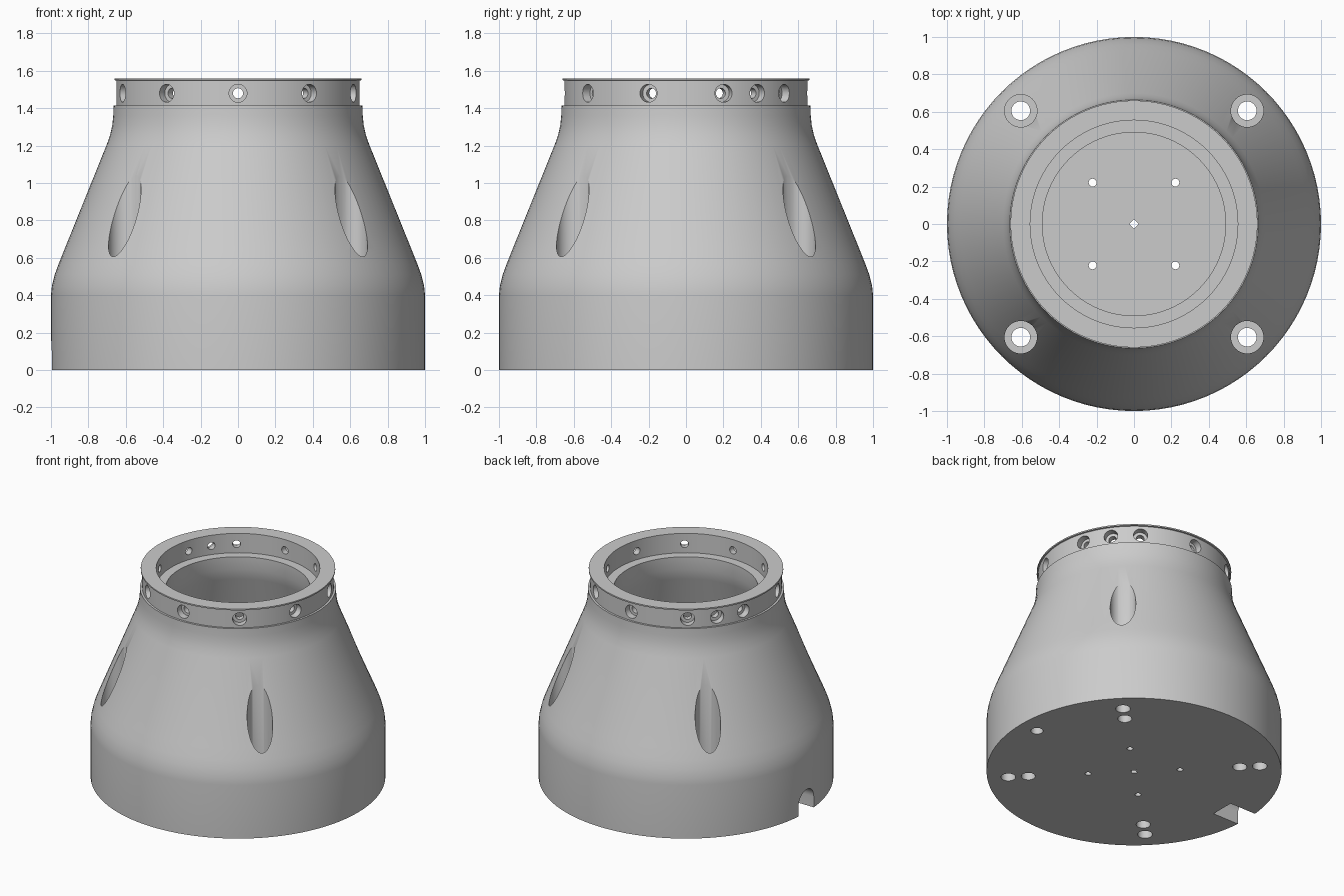
import bpy, bmesh
from math import sin, cos, pi, radians
from mathutils import Matrix, Vector

SEG = 96
if "Cube" in bpy.data.objects:
    bpy.data.objects.remove(bpy.data.objects["Cube"])

grey = bpy.data.materials.new("mid grey")
grey.use_nodes = True
grey.diffuse_color = (0.6, 0.6, 0.6, 1)
grey.node_tree.nodes["Principled BSDF"].inputs["Base Color"].default_value = (0.6, 0.6, 0.6, 1)


def make_object(name, bm):
    bmesh.ops.recalc_face_normals(bm, faces=bm.faces)
    mesh = bpy.data.meshes.new(name)
    bm.to_mesh(mesh)
    bm.free()
    ob = bpy.data.objects.new(name, mesh)
    mesh.materials.append(grey)
    bpy.context.collection.objects.link(ob)
    return ob


def lathe(name, profile):
    """Spin a profile that starts and ends on the axis."""
    bm = bmesh.new()
    verts = [bm.verts.new((r, 0, z)) for r, z in profile]
    edges = [bm.edges.new(pair) for pair in zip(verts, verts[1:])]
    bmesh.ops.spin(bm, geom=verts + edges, cent=(0, 0, 0), axis=(0, 0, 1),
                   angle=2 * pi, steps=SEG, use_merge=True)
    bmesh.ops.remove_doubles(bm, verts=bm.verts, dist=1e-5)
    return make_object(name, bm)


def rod(bm, start, end, radius, sides=32):
    """Capped cylinder between two points."""
    a, b = Vector(start), Vector(end)
    turn = (b - a).to_track_quat('Z', 'Y').to_matrix().to_4x4()
    bmesh.ops.create_cone(bm, cap_ends=True, segments=sides, radius1=radius,
                          radius2=radius, depth=(b - a).length,
                          matrix=Matrix.Translation((a + b) / 2) @ turn)


def radial_rod(bm, degrees, inner, outer, z, radius):
    a = radians(degrees)
    rod(bm, (inner * cos(a), inner * sin(a), z), (outer * cos(a), outer * sin(a), z), radius)


def cut(target, name, bm):
    cutter = make_object(name, bm)
    cutter.hide_render = True
    mod = target.modifiers.new(name, 'BOOLEAN')
    mod.operation, mod.solver, mod.object = 'DIFFERENCE', 'EXACT', cutter
    bpy.ops.object.select_all(action='DESELECT')
    bpy.context.view_layer.objects.active = target
    target.select_set(True)
    bpy.ops.object.modifier_apply(modifier=name)
    bpy.data.objects.remove(cutter)


# Hollow housing: base, shoulder, cone, neck, lipped collar, ledge, cavity, floor
housing = lathe("housing", [
    (0, 0), (1, 0), (1, 0.40), (0.995, 0.45), (0.98, 0.51), (0.96, 0.565),
    (0.93, 0.64), (0.70, 1.21), (0.683, 1.26), (0.672, 1.31), (0.667, 1.36),
    (0.665, 1.415), (0.65, 1.415), (0.65, 1.548), (0.66, 1.55), (0.66, 1.56),
    (0.555, 1.56), (0.555, 1.415), (0.49, 1.415), (0.49, 1.32), (0.51, 1.24),
    (0.72, 0.65), (0.745, 0.55), (0.75, 0.45), (0.75, 0.2), (0, 0.2)])

diagonals = [45, 135, 225, 315]
collar_angles = [-90 + 36 * i for i in range(10)] + [36, 144]

# Narrow holes: base bolts, floor pilot holes, collar screws
bm = bmesh.new()
for d in diagonals:
    c, s = cos(radians(d)), sin(radians(d))
    rod(bm, (0.856 * c, 0.856 * s, -0.1), (0.856 * c, 0.856 * s, 0.3), 0.05)
    rod(bm, (0.72 * c, 0.72 * s, -0.1), (0.72 * c, 0.72 * s, 0.12), 0.048)
    rod(bm, (0.313 * c, 0.313 * s, -0.1), (0.313 * c, 0.313 * s, 0.3), 0.021, 16)
rod(bm, (0, 0, -0.1), (0, 0, 0.3), 0.026, 4)
rod(bm, (0.86, 0, -0.1), (0.86, 0, 0.12), 0.042)
for d in collar_angles:
    radial_rod(bm, d, 0.5, 0.75, 1.48, 0.027)
cut(housing, "hole_cutter", bm)

# Wide recesses: bolt pockets through the cone, collar counterbores, cable notch
bm = bmesh.new()
for d in diagonals:
    c, s = cos(radians(d)), sin(radians(d))
    rod(bm, (0.856 * c, 0.856 * s, 0.2), (0.856 * c, 0.856 * s, 1.2), 0.087, 48)
for d in collar_angles:
    radial_rod(bm, d, 0.6, 0.75, 1.48, 0.048)
arch = [(-0.09, -0.1)] + [(-0.09 * cos(pi * i / 16), 0.08 + 0.09 * sin(pi * i / 16))
                          for i in range(17)] + [(0.09, -0.1)]
face = bm.faces.new([bm.verts.new((-1.1, y, z)) for y, z in arch])
tunnel = bmesh.ops.extrude_face_region(bm, geom=[face], use_keep_orig=True)
bmesh.ops.translate(bm, vec=(0.32, 0, 0),
                    verts=[v for v in tunnel["geom"] if isinstance(v, bmesh.types.BMVert)])
cut(housing, "recess_cutter", bm)

bpy.ops.object.shade_smooth_by_angle(angle=radians(30))
